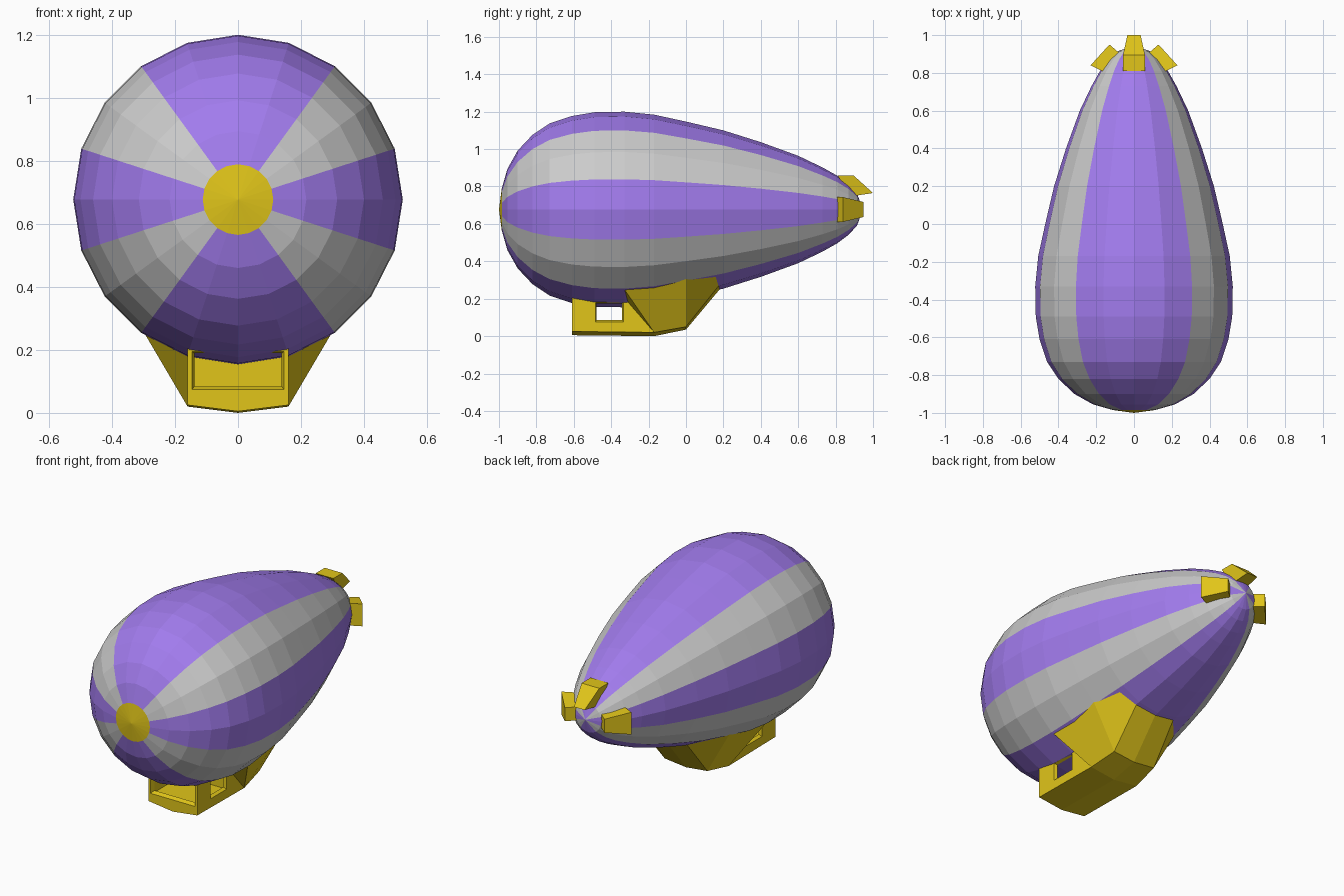
import bpy, bmesh
from math import sin, cos, pi

if "Cube" in bpy.data.objects:
    bpy.data.objects.remove(bpy.data.objects["Cube"])

CZ = 0.677      # height of the envelope axis
SIDES = 20


def material(name, rgb):
    m = bpy.data.materials.new(name)
    m.diffuse_color = (*rgb, 1)
    m.use_nodes = True
    m.node_tree.nodes["Principled BSDF"].inputs["Base Color"].default_value = m.diffuse_color
    return m


purple = material("purple", (0.36, 0.20, 0.85))
yellow = material("yellow", (0.75, 0.56, 0.01))


def make(name, verts, faces, mat=None, solid=True):
    bm = bmesh.new()
    vs = [bm.verts.new(v) for v in verts]
    for f in faces:
        bm.faces.new([vs[i] for i in f])
    bmesh.ops.remove_doubles(bm, verts=bm.verts, dist=1e-5)
    if solid:
        bmesh.ops.recalc_face_normals(bm, faces=bm.faces)
    me = bpy.data.meshes.new(name)
    bm.to_mesh(me)
    bm.free()
    ob = bpy.data.objects.new(name, me)
    bpy.context.collection.objects.link(ob)
    if mat:
        me.materials.append(mat)
    return ob


def hexa(name, a, b, mat=None):
    """Closed solid between two four-point outlines."""
    faces = [(0, 1, 2, 3), (7, 6, 5, 4)]
    faces += [(i, (i + 1) % 4, 4 + (i + 1) % 4, 4 + i) for i in range(4)]
    return make(name, a + b, faces, mat)


def panels(name, profile, segs, mat=None):
    """Selected lengthwise strips of a surface turned around the y axis."""
    verts, faces = [], []
    for k in segs:
        base = len(verts)
        for y, r in profile:
            for a in (k * 2 * pi / SIDES, (k + 1) * 2 * pi / SIDES):
                verts.append((r * sin(a), y, CZ + r * cos(a)))
        for i in range(len(profile) - 1):
            j = base + 2 * i
            faces.append((j, j + 1, j + 3, j + 2))
    return make(name, verts, faces, mat, solid=False)


# Striped envelope and nose cap
hull = [(-0.985, 0.112), (-0.955, 0.217), (-0.90, 0.315), (-0.82, 0.40),
        (-0.73, 0.46), (-0.61, 0.50), (-0.49, 0.52), (-0.33, 0.523),
        (-0.17, 0.507), (0, 0.47), (0.2, 0.423), (0.4, 0.36), (0.6, 0.287),
        (0.73, 0.225), (0.81, 0.18), (0.87, 0.135), (0.915, 0.085), (0.945, 0)]
grey_segs = [2, 3, 6, 7, 12, 13, 16, 17]
panels("envelope_grey_stripes", hull, grey_segs)
panels("envelope_purple_stripes", hull,
       [k for k in range(SIDES) if k not in grey_segs], purple)
panels("nose_cap", [(-1.0, 0), hull[0]], range(SIDES), yellow)


# Tail fins: (y, distance from axis, half width)
def fin(name, prof, turn):
    def side(s):
        return [(r * sin(turn) + s * w * cos(turn), y,
                 CZ + r * cos(turn) - s * w * sin(turn)) for y, r, w in prof]
    hexa(name, side(-1), side(1), yellow)


fin("top_fin", [(0.81, 0.15, 0.058), (0.81, 0.183, 0.058), (0.895, 0.183, 0.058),
                (1.0, 0.088, 0.035)][1:] + [(0.88, 0.07, 0.045)], 0)
side_fin = [(0.80, 0.15, 0.066), (0.84, 0.23, 0.066),
            (0.95, 0.13, 0.04), (0.89, 0.06, 0.04)]
fin("right_fin", side_fin, pi / 2)
fin("left_fin", side_fin, -pi / 2)

# Gondola: right half, mirrored across x = 0
half = [(0, -0.61, 0.005), (0.16, -0.61, 0.025), (0.16, -0.61, 0.205), (0, -0.61, 0.205),
        (0, -0.17, 0), (0.16, -0.17, 0.02), (0.16, -0.335, 0.21), (0.3, -0.335, 0.258),
        (0, -0.335, 0.26), (0, 0, 0.035), (0.14, 0, 0.05), (0.29, 0, 0.315),
        (0, 0, 0.4), (0, 0.18, 0.25), (0.13, 0.18, 0.275), (0.24, 0.17, 0.335),
        (0, 0.17, 0.4)]
hf = [(0, 1, 2, 3), (1, 5, 6, 2), (0, 4, 5, 1), (6, 5, 7), (3, 2, 6, 8), (6, 7, 8),
      (5, 10, 11, 7), (4, 9, 10, 5), (8, 7, 11, 12), (10, 14, 15, 11),
      (9, 13, 14, 10), (12, 11, 15, 16), (13, 16, 15, 14)]
n = len(half)
gondola = make("gondola", half + [(-x, y, z) for x, y, z in half],
               hf + [tuple(i + n for i in reversed(f)) for f in hf], yellow)


# Cabin hollow and window openings
def rect_x(x, y0, y1, z0, z1):
    return [(x, y0, z0), (x, y1, z0), (x, y1, z1), (x, y0, z1)]


def rect_y(y, w, z0, z1):
    return [(-w, y, z0), (w, y, z0), (w, y, z1), (-w, y, z1)]


cutters = [hexa("cabin_cutter", rect_y(-0.585, 0.142, 0.07, 0.19),
                rect_y(-0.325, 0.142, 0.07, 0.19)),
           hexa("front_window_cutter", rect_y(-0.615, 0.148, 0.072, 0.196),
                rect_y(-0.57, 0.134, 0.09, 0.186))]
for s in (-1, 1):
    cutters.append(hexa("side_window_cutter",
                        rect_x(s * 0.163, -0.485, -0.333, 0.074, 0.182),
                        rect_x(s * 0.13, -0.474, -0.346, 0.092, 0.172)))
bpy.context.view_layer.objects.active = gondola
for c in cutters:
    c.hide_render = True
    mod = gondola.modifiers.new("cut", 'BOOLEAN')
    mod.operation = 'DIFFERENCE'
    mod.solver = 'EXACT'
    mod.object = c
    bpy.ops.object.modifier_apply(modifier=mod.name)
    bpy.data.objects.remove(c)
